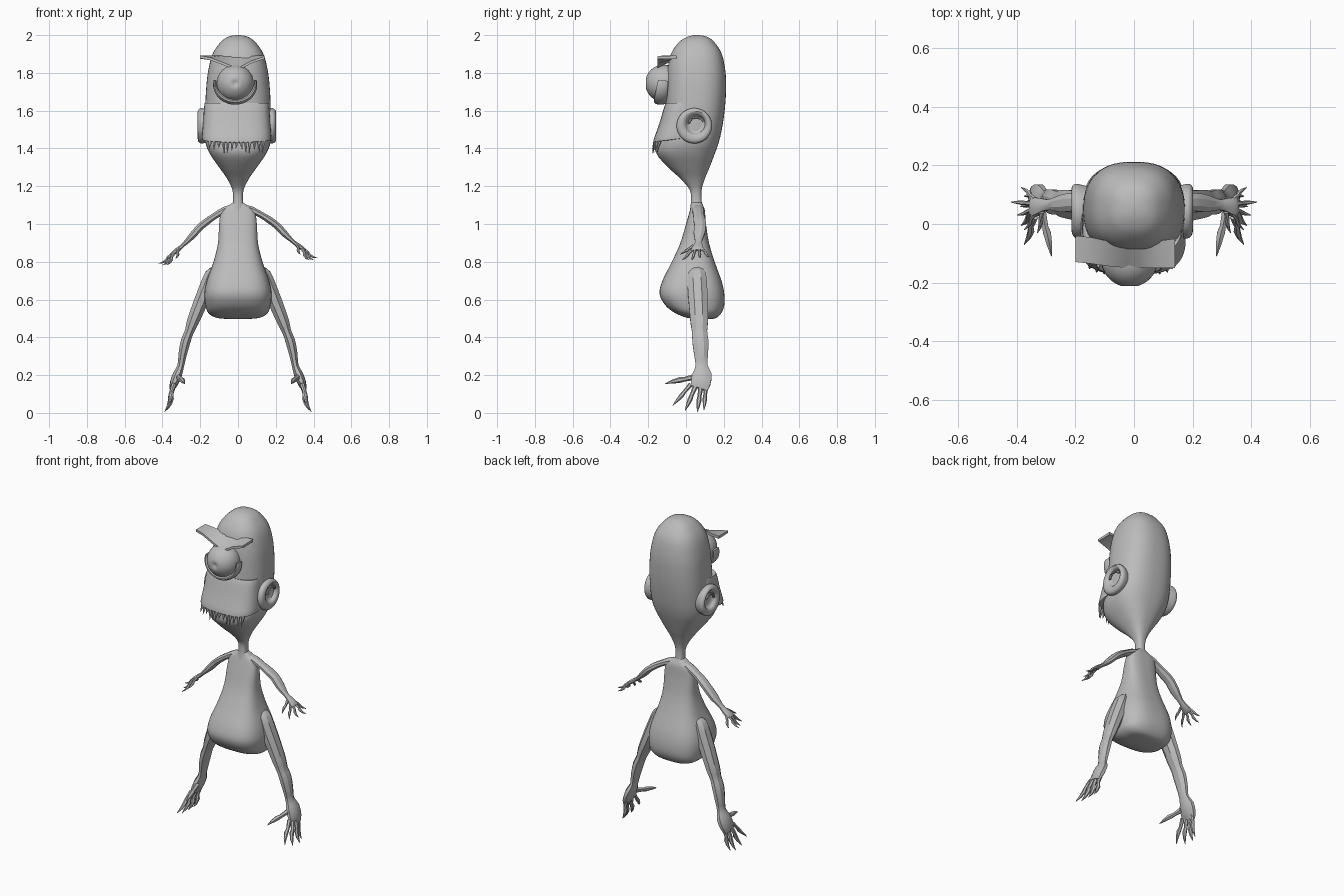
import bpy, bmesh, random
from math import cos, sin, pi, radians
from mathutils import Vector

random.seed(4)
if "Cube" in bpy.data.objects:
    bpy.data.objects.remove(bpy.data.objects["Cube"])

grey = bpy.data.materials.new("plain grey")
grey.use_nodes = True
COLOUR = (0.5, 0.5, 0.5, 1)
grey.diffuse_color = COLOUR
for node in grey.node_tree.nodes:
    if node.type == 'BSDF_PRINCIPLED':
        node.inputs["Base Color"].default_value = COLOUR

X, Y, Z = Vector((1, 0, 0)), Vector((0, 1, 0)), Vector((0, 0, 1))


def finish(name, bm, angle=40):
    bmesh.ops.recalc_face_normals(bm, faces=bm.faces)
    mesh = bpy.data.meshes.new(name)
    bm.to_mesh(mesh)
    bm.free()
    ob = bpy.data.objects.new(name, mesh)
    bpy.context.collection.objects.link(ob)
    mesh.materials.append(grey)
    bpy.ops.object.select_all(action='DESELECT')
    ob.select_set(True)
    bpy.context.view_layer.objects.active = ob
    bpy.ops.object.shade_smooth_by_angle(angle=radians(angle))
    return ob


def smooth_path(pts, steps):
    """Catmull-Rom interpolation of equal-length tuples."""
    out = []
    for i in range(len(pts) - 1):
        a, b, c, d = pts[max(i - 1, 0)], pts[i], pts[i + 1], pts[min(i + 2, len(pts) - 1)]
        for s in range(steps):
            t = s / steps
            out.append(tuple(q + t / 2 * (r - p + t * (2 * p - 5 * q + 4 * r - e + t * (3 * (q - r) + e - p)))
                             for p, q, r, e in zip(a, b, c, d)))
    return out + [pts[-1]]


def power(v, n):
    return (1 if v >= 0 else -1) * abs(v) ** (2 / n)


def add_loft(bm, pts, sides=8, n=2, steps=1, axes=None, tilt=0):
    """Skin rings (x, y, z, radius u, radius v); axes follow the path if not given."""
    pts = smooth_path(pts, steps)
    rings = []
    for i, (x, y, z, ru, rv) in enumerate(pts):
        if axes:
            u, v = axes
        else:
            t = Vector(pts[min(i + 1, len(pts) - 1)][:3]) - Vector(pts[max(i - 1, 0)][:3])
            ref = Y if abs(t.normalized().y) < 0.9 else Z
            u = t.cross(ref).normalized()
            v = u.cross(t).normalized()
        ring = []
        for k in range(sides):
            a = 2 * pi * (k + 0.5) / sides
            p = Vector((x, y, z)) + u * ru * power(cos(a), n) + v * rv * power(sin(a), n)
            p.z += tilt * (p.y - y + rv) * i / len(pts)
            ring.append(bm.verts.new(p))
        rings.append(ring)
    for r, s in zip(rings, rings[1:]):
        for k in range(sides):
            j = (k + 1) % sides
            bm.faces.new((r[k], r[j], s[j], s[k]))
    bm.faces.new(rings[0])
    bm.faces.new(rings[-1])


def stack(name, levels, x=0, n=2.5, steps=4, tilt=0):
    """Upright body from levels of (z, half width, front y, back y)."""
    bm = bmesh.new()
    pts = [(x, (f + b) / 2, z, w, (b - f) / 2) for z, w, f, b in levels]
    add_loft(bm, pts, 48, n, steps, (X, Y), tilt)
    return finish(name, bm)


# Head running down into the neck
stack("head", [
    (2.0, .012, .045, .07), (1.992, .05, .01, .11), (1.965, .09, -.035, .148),
    (1.9, .135, -.08, .19), (1.8, .16, -.1, .21), (1.7, .17, -.105, .212),
    (1.6, .174, -.11, .205), (1.5, .176, -.13, .19), (1.43, .172, -.155, .173),
    (1.37, .148, -.155, .152), (1.3, .1, -.095, .125), (1.24, .058, -.03, .1),
    (1.18, .03, .02, .083), (1.12, .026, .026, .083), (1.07, .035, .02, .09)])

# Torso with a heavy belly and flat underside
stack("torso", [
    (1.115, .025, .03, .082), (1.095, .055, .027, .092), (1.07, .088, .02, .1),
    (1.0, .1, 0, .106), (.9, .106, -.03, .122), (.8, .13, -.075, .152),
    (.7, .165, -.125, .188), (.63, .178, -.14, .203), (.57, .172, -.11, .203),
    (.53, .158, -.06, .188), (.505, .12, 0, .165), (.497, .06, .05, .14)], n=2.8)

# Overhanging upper lip with a row of ragged teeth
LIP_X, LIP_W, LIP_F, LIP_B, LIP_N = -.007, .184, -.172, .1, 3
stack("upper_lip", [(1.64, .165, -.1, .1), (1.63, .171, -.112, .1), (1.53, .178, -.142, .1),
                    (1.445, LIP_W, LIP_F, LIP_B), (1.432, LIP_W - .005, LIP_F + .004, LIP_B)],
      LIP_X, LIP_N, 3, .16)
bm = bmesh.new()
for i in range(13):
    x = -.148 + i * .0235
    mid, depth = (LIP_F + LIP_B) / 2, (LIP_B - LIP_F) / 2
    y = mid - depth * (1 - abs((x - LIP_X) / LIP_W) ** LIP_N) ** (1 / LIP_N) + .012
    drop = random.uniform(.03, .065)
    add_loft(bm, [(x, y, 1.45, .011, .009), (x, y - .006, 1.43, .009, .008),
                  (x + random.uniform(-.006, .006), y - .018, 1.435 - drop, .001, .001)], 6)
finish("teeth", bm)

# Single eye with a dimpled pupil
EYE, R = Vector((-.015, -.118, 1.745)), .098
bm = bmesh.new()
bmesh.ops.create_uvsphere(bm, u_segments=32, v_segments=24, radius=R)
for v in bm.verts:
    x, y, z = v.co
    off = max(0, 1 - (x * x + y * y) ** .5 / .025)
    v.co = EYE + Vector((x, -z + (off * .012 if z > 0 else 0), y))
finish("eye", bm)

# Sagging lid under the eye
bm = bmesh.new()
lid = []
for i in range(21):
    a = pi * (.95 + 1.1 * i / 20)
    thick = .007 + .011 * sin(pi * i / 20)
    lid.append((EYE.x + .108 * cos(a), -.122 - .012 * sin(pi * i / 20),
                EYE.z + .096 * sin(a), thick, .02 + thick))
add_loft(bm, lid, 12)
finish("lower_lid", bm)

# Brow: a thin visor dipping to a V over the eye
bm = bmesh.new()
cols = []
for x, z, front, back in [(-.2, 1.878, -.13, -.04), (-.15, 1.868, -.135, -.045),
                          (-.08, 1.842, -.145, -.06), (-.025, 1.82, -.15, -.07),
                          (.015, 1.82, -.15, -.07), (.07, 1.85, -.15, -.06), (.14, 1.874, -.15, -.05)]:
    cols.append([bm.verts.new(p) for p in ((x, front, z), (x, front, z + .014),
                                           (x, back, 1.892), (x, back, 1.875))])
for a, b in zip(cols, cols[1:]):
    for k in range(4):
        j = (k + 1) % 4
        bm.faces.new((a[k], a[j], b[j], b[k]))
bm.faces.new(cols[0])
bm.faces.new(cols[-1])
finish("brow", bm, 20)

# Cupped ears
for side, name in ((1, "left_ear"), (-1, "right_ear")):
    bm = bmesh.new()
    profile = [(.14, .04, .085), (.178, .043, .093), (.196, .045, .092), (.206, .048, .08),
               (.206, .05, .066), (.198, .052, .054), (.184, .054, .046), (.178, .054, .02)]
    add_loft(bm, [(side * x - .006, y, 1.52 + (r < .07) * .008, r, r) for x, y, r in profile],
             32, 2, 2, (Y, Z))
    # curled ridge inside the cup
    add_loft(bm, [(side * .197 - .006, .055 + .04 * cos(a), 1.53 + .035 * sin(a), .007, .007)
                  for a in [pi * (.1 + .09 * i) for i in range(11)]], 8)
    finish(name, bm)


def limb(name, side, path, digits, drop=0):
    """Sinewy limb ending in a clawed hand, mirrored by side."""
    bm = bmesh.new()

    def place(p):
        x, y, z, *radii = p
        if side < 0:
            z -= drop * max(0, x - .05)
        return (side * x, y, z, *radii)
    add_loft(bm, [place(p) for p in path], 8, 2, 2)
    # each digit: root, raised knuckle, tip
    for root, tip, r in digits:
        a, b = Vector(root), Vector(tip)
        bend = (b - a).normalized().cross(Y) * -.008
        add_loft(bm, [place((*p, q, q)) for p, q in (
            (a, r), (a.lerp(b, .35), r * .75), (a.lerp(b, .5) + bend, r * .95),
            (a.lerp(b, .75) + bend, r * .65), (b, .0015))], 6)
    finish(name, bm, 30)


ARM = [(.03, .06, 1.088, .016, .026), (.07, .063, 1.075, .02, .032), (.125, .066, 1.047, .018, .03),
       (.165, .07, 1.022, .02, .034), (.205, .075, .992, .02, .033), (.245, .07, .95, .019, .032),
       (.29, .066, .908, .011, .019), (.32, .065, .885, .013, .026), (.345, .06, .868, .011, .033),
       (.355, .06, .86, .006, .028)]
FINGERS = [((.34, .085, .87), (.385, .125, .825), .009), ((.345, .07, .868), (.42, .075, .82), .009),
           ((.345, .05, .865), (.4, .03, .81), .009), ((.34, .035, .865), (.375, -.02, .81), .009),
           ((.315, .04, .885), (.33, -.03, .84), .009)]
LEG = [(.125, .055, .765, .014, .03), (.142, .058, .735, .034, .05), (.165, .06, .67, .04, .056),
       (.2, .065, .58, .04, .054), (.24, .07, .48, .034, .05), (.258, .072, .43, .026, .043),
       (.277, .076, .38, .028, .046), (.293, .08, .31, .024, .04), (.303, .082, .25, .019, .034),
       (.32, .085, .205, .026, .054), (.338, .078, .16, .024, .056), (.348, .068, .13, .013, .05)]
TOES = [((.34, .025, .15), (.375, -.07, .04), .013), ((.345, .05, .14), (.385, -.005, .012), .014),
        ((.345, .078, .135), (.388, .06, .006), .014), ((.34, .105, .14), (.375, .095, .015), .013),
        ((.315, .045, .19), (.282, -.11, .155), .016)]

for side, name in ((1, "left"), (-1, "right")):
    limb(name + "_arm", side, ARM, FINGERS, .08)
    limb(name + "_leg", side, LEG, TOES)
